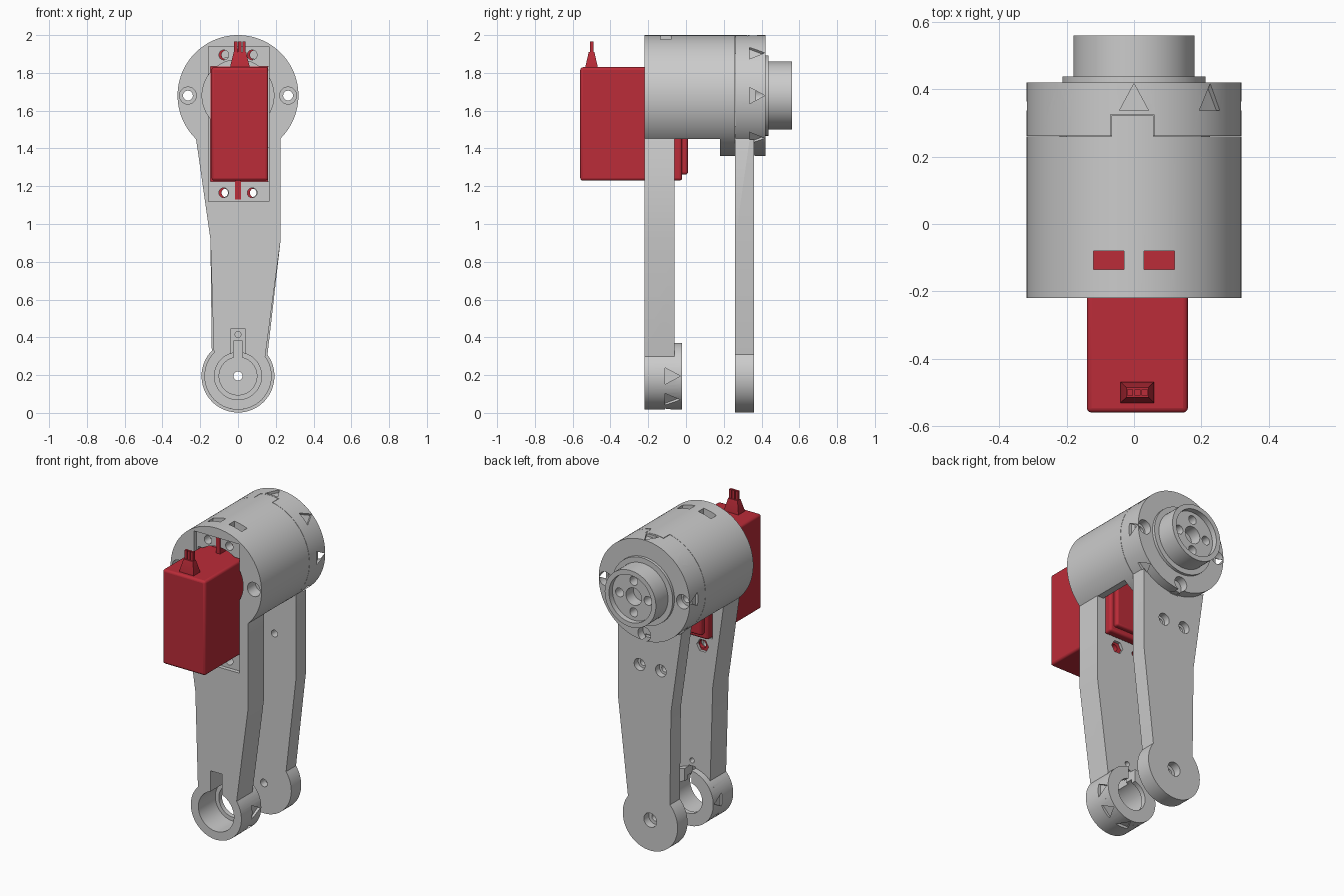
import bpy, bmesh
from math import sin, cos, radians, pi
from mathutils import Matrix

if "Cube" in bpy.data.objects:
    bpy.data.objects.remove(bpy.data.objects["Cube"])

AX, HUB = 1.68, 0.195          # heights of the upper axis and the lower hub


def arc(cx, cz, r, a0, a1, n):
    return [(cx + r * cos(radians(a0 + (a1 - a0) * i / n)),
             cz + r * sin(radians(a0 + (a1 - a0) * i / n))) for i in range(n + 1)]


def prism(name, pts, y0, y1, matrix=None):
    """Extrude an (x, z) outline from y0 to y1."""
    bm = bmesh.new()
    f = bm.faces.new([bm.verts.new((x, y0, z)) for x, z in pts])
    new = bmesh.ops.extrude_face_region(bm, geom=[f])['geom']
    bmesh.ops.translate(bm, vec=(0, y1 - y0, 0),
                        verts=[v for v in new if isinstance(v, bmesh.types.BMVert)])
    if matrix:
        bm.transform(matrix)
    bmesh.ops.recalc_face_normals(bm, faces=bm.faces)
    me = bpy.data.meshes.new(name)
    bm.to_mesh(me)
    bm.free()
    ob = bpy.data.objects.new(name, me)
    bpy.context.collection.objects.link(ob)
    return ob


def cyl(name, x, z, r, y0, y1, n=48, matrix=None):
    return prism(name, arc(x, z, r, 0, 360 - 360 / n, n - 1), y0, y1, matrix)


def box(name, x0, x1, y0, y1, z0, z1):
    return prism(name, [(x0, z0), (x1, z0), (x1, z1), (x0, z1)], y0, y1)


def boolean(ob, other, op='DIFFERENCE'):
    m = ob.modifiers.new("bool", 'BOOLEAN')
    m.operation, m.solver, m.object = op, 'EXACT', other
    bpy.context.view_layer.objects.active = ob
    bpy.ops.object.modifier_apply(modifier=m.name)
    bpy.data.objects.remove(other)


def drill(ob, x, z, r, y0, y1, n=24):
    boolean(ob, cyl("cutter", x, z, r, y0, y1, n))


def pocket(ob, *b):
    boolean(ob, box("cutter", *b))


def triangle_mark(ob, cz, r, angle, y0, y1):
    """Engrave an arrow-like triangle on a cylinder around the y axis."""
    # local frame: outline x = tangent, z = y direction, extrusion = radius
    a = radians(angle)
    m = Matrix(((-sin(a), cos(a), 0, 0), (0, 0, 1, 0), (cos(a), sin(a), 0, cz), (0, 0, 0, 1)))
    boolean(ob, prism("cutter", [(-0.043, y0), (0.043, y0), (0, y1)], r - 0.017, r + 0.004, m))


def arm(name, r, y0, y1):
    pts = [(0.2, 1.52), (-0.2, 1.52), (-0.222, 1.45), (-0.146, 0.92)]
    pts += arc(0, HUB, r, 136, 396, 48) + [(0.225, 0.91), (0.225, 1.45)]
    return prism(name, pts, y0, y1)


def bevel(ob, w):
    m = ob.modifiers.new("bevel", 'BEVEL')
    m.width, m.segments = w, 3


# front housing with its arm and lower hub
front = cyl("front_housing_and_arm", 0, AX, 0.32, -0.22, 0.26, 96)
boolean(front, arm("front_arm", 0.178, -0.22, -0.06), 'UNION')
boolean(front, cyl("hub", 0, HUB, 0.178, -0.1, -0.02, 49), 'UNION')
# hollow inside, open underneath
boolean(front, cyl("cutter", 0, AX, 0.21, -0.06, 0.18, 64))
pocket(front, -0.4, 0.4, -0.06, 0.18, 1.3, 1.45)
pocket(front, -0.18, 0.18, -0.06, 0.18, 1.4, 1.6)
# servo opening, recess and round relief
pocket(front, -0.145, 0.165, -0.3, 0.03, 1.225, 1.835)
pocket(front, -0.155, 0.163, -0.3, -0.195, 1.12, 1.94)
drill(front, 0, AX, 0.19, -0.3, -0.14, 64)
for s in (-1, 1):
    drill(front, s * 0.265, AX, 0.045, -0.3, -0.14)
    drill(front, s * 0.265, AX, 0.026, -0.3, 0.3)
    for z in (1.165, 1.895):
        drill(front, s * 0.075, z, 0.026, -0.3, -0.05)
    drill(front, s * 0.075, 1.165, 0.042, -0.1, -0.05, 6)      # hex nut seats
    pocket(front, s * 0.075 - 0.045, s * 0.075 + 0.045, -0.135, -0.08, 1.87, 2.1)
# lower hub bore, clamp slot and cross screw
drill(front, 0, HUB, 0.125, -0.3, -0.05, 48)
drill(front, 0, HUB, 0.1, -0.1, 0.05, 48)
pocket(front, -0.04, 0.04, -0.3, -0.1, 0.29, 0.445)
pocket(front, -0.025, 0.025, -0.15, 0.05, 0.27, 0.38)
drill(front, 0, 0.415, 0.016, -0.15, 0.0, 16)
turn = Matrix(((0, 1, 0, 0), (1, 0, 0, 0), (0, 0, 1, 0), (0, 0, 0, 1)))
boolean(front, cyl("cutter", -0.12, 0.375, 0.026, -0.3, 0.3, 24, turn))
for a, b in ((-0.3, -0.1), (0.1, 0.3)):
    boolean(front, cyl("cutter", -0.12, 0.375, 0.045, a, b, 24, turn))
for ang in (180, 225, 270, 315, 360):
    triangle_mark(front, HUB, 0.178, ang, -0.11, -0.03)

# rear output cap with its arm
rear = cyl("rear_cap_and_arm", 0, AX, 0.32, 0.262, 0.42, 96)
boolean(rear, arm("rear_arm", 0.193, 0.26, 0.36), 'UNION')
pocket(rear, -0.07, 0.06, 0.2, 0.325, 1.9, 2.1)
for x, z in ((-0.272, 0), (0.272, 0), (0, -0.278)):
    drill(rear, x, AX + z, 0.045, 0.37, 0.5)
    if x:
        drill(rear, x * 0.265 / 0.272, AX, 0.026, 0.2, 0.5)
for s in (-1, 1):
    drill(rear, s * 0.075, 1.165, 0.022, 0.2, 0.5)
    drill(rear, s * 0.075, 1.165, 0.038, 0.32, 0.5)
drill(rear, 0, HUB, 0.024, 0.2, 0.5)
drill(rear, 0, HUB, 0.045, 0.31, 0.5)
for i in range(8):
    triangle_mark(rear, AX, 0.32, i * 45, 0.337, 0.417)

# locating tab across the seam
prism("locating_tab", arc(0, AX, 0.32, 79.5, 102, 8) + [(-0.067, 1.9), (0.058, 1.9)], 0.25, 0.322)

# stepped output shaft
shaft = cyl("output_shaft", 0, AX, 0.18, 0.41, 0.56, 64)
boolean(shaft, cyl("collar", 0, AX, 0.213, 0.415, 0.438, 65), 'UNION')
drill(shaft, 0, AX, 0.15, 0.525, 0.6, 64)
drill(shaft, 0, AX, 0.055, 0.45, 0.6, 32)
for i in range(4):
    drill(shaft, 0.1 * cos(i * pi / 2), AX + 0.1 * sin(i * pi / 2), 0.028, 0.45, 0.6)

# servo motor
red = bpy.data.materials.new("red_plastic")
red.diffuse_color = (0.5, 0.025, 0.04, 1)
red.use_nodes = True
red.node_tree.nodes["Principled BSDF"].inputs["Base Color"].default_value = red.diffuse_color
body = box("servo_body", -0.14, 0.16, -0.56, -0.02, 1.23, 1.83)
bevel(body, 0.014)
gearbox = box("servo_gearbox", -0.115, 0.135, -0.04, 0.01, 1.262, 1.8)
bevel(gearbox, 0.012)
flange = box("servo_flange", -0.145, 0.16, -0.139, -0.078, 1.125, 1.935)
for s in (-1, 1):
    for z in (1.165, 1.895):
        drill(flange, 0.012 + s * 0.075, z, 0.024, -0.3, 0.1)
spindle = cyl("servo_spindle", 0, AX, 0.05, 0.0, 0.18)
ribs = [box("servo_rib", -0.015, 0.015, -0.2, -0.13, z, z + 0.1) for z in (1.13, 1.83)]

# cable connector: tapered boot and three pins
bm = bmesh.new()
rings = []
for hx, hy, z in ((0.05, 0.031, 1.825), (0.05, 0.031, 1.84), (0.033, 0.015, 1.91)):
    rings.append([bm.verts.new((0.01 + sx * hx, -0.5 + sy * hy, z))
                  for sx, sy in ((-1, -1), (1, -1), (1, 1), (-1, 1))])
for a, b in zip(rings, rings[1:]):
    for i in range(4):
        bm.faces.new((a[i], a[(i + 1) % 4], b[(i + 1) % 4], b[i]))
bm.faces.new(rings[0])
bm.faces.new(rings[-1])
bmesh.ops.recalc_face_normals(bm, faces=bm.faces)
me = bpy.data.meshes.new("cable_boot")
bm.to_mesh(me)
bm.free()
boot = bpy.data.objects.new("cable_boot", me)
bpy.context.collection.objects.link(boot)
pins = [box("cable_wire", 0.01 + d - 0.009, 0.01 + d + 0.009, -0.509, -0.491, 1.9, 1.965)
        for d in (-0.022, 0, 0.022)]

for ob in [body, gearbox, flange, spindle, boot] + ribs + pins:
    ob.data.materials.clear()
    ob.data.materials.append(red)

for ob in list(bpy.context.scene.objects):
    bpy.ops.object.select_all(action='DESELECT')
    ob.select_set(True)
    bpy.context.view_layer.objects.active = ob
    bpy.ops.object.shade_smooth_by_angle(angle=radians(30))
